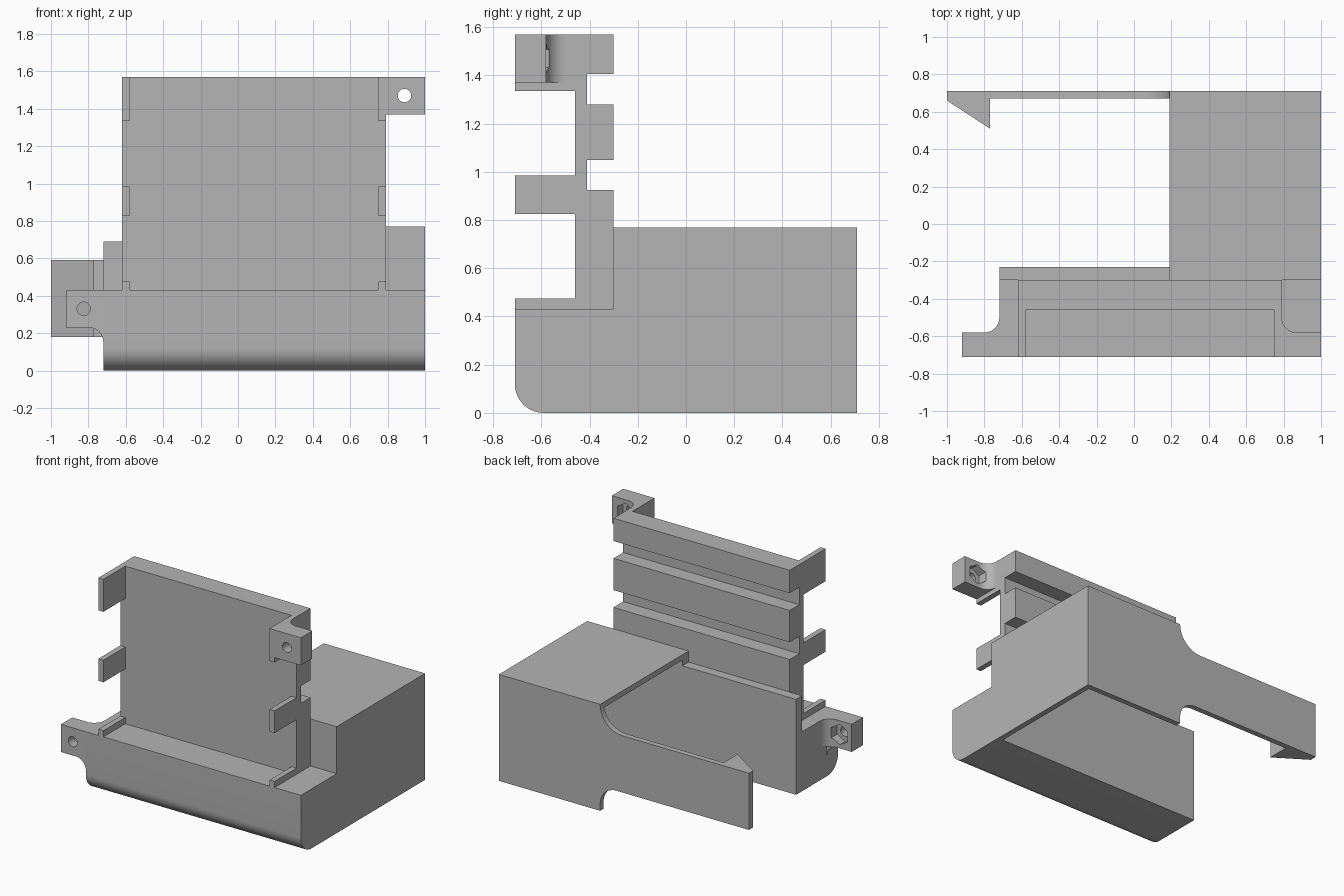
import bpy, bmesh, math
from mathutils import Vector

old = bpy.data.objects.get("Cube")
if old:
    bpy.data.objects.remove(old)

grey = bpy.data.materials.new("plain_grey")
grey.use_nodes = True
GREY = (0.46, 0.46, 0.46, 1)
grey.diffuse_color = GREY
grey.node_tree.nodes["Principled BSDF"].inputs["Base Color"].default_value = GREY


def arc(cx, cy, r, start, end, n=14):
    """Points along a circular arc, angles in degrees."""
    angles = [math.radians(start + (end - start) * i / n) for i in range(n + 1)]
    return [(cx + r * math.cos(a), cy + r * math.sin(a)) for a in angles]


def prism(name, profile, axis, lo, hi, smooth=False):
    """Extrude a 2D profile along an axis; the other two axes keep x, y, z order."""
    bm = bmesh.new()

    def place(p, d):
        c = list(p)
        c.insert("xyz".index(axis), d)
        return Vector(c)

    base = bm.faces.new([bm.verts.new(place(p, lo)) for p in profile])
    ext = bmesh.ops.extrude_face_region(bm, geom=[base])
    shift = place((0, 0), hi - lo)
    bmesh.ops.translate(bm, vec=shift, verts=[v for v in ext["geom"] if isinstance(v, bmesh.types.BMVert)])
    bmesh.ops.recalc_face_normals(bm, faces=bm.faces)
    mesh = bpy.data.meshes.new(name)
    bm.to_mesh(mesh)
    bm.free()
    mesh.materials.append(grey)
    obj = bpy.data.objects.new(name, mesh)
    bpy.context.collection.objects.link(obj)
    if smooth:
        bpy.ops.object.select_all(action="DESELECT")
        obj.select_set(True)
        bpy.context.view_layer.objects.active = obj
        bpy.ops.object.shade_smooth_by_angle(angle=math.radians(30))
    return obj


def box(name, x, y, z):
    return prism(name, [(x[0], y[0]), (x[1], y[0]), (x[1], y[1]), (x[0], y[1])], "z", *z)


# Front block with rounded lower front edge
prism("front_block",
      [(-0.30, 0), (-0.30, 0.43), (-0.71, 0.43)] + arc(-0.59, 0.12, 0.12, 180, 270),
      "x", -0.72, 1, smooth=True)

# Housing: stepped front wall, side wall and top, open below and at one end
prism("housing_front_wall",
      [(-0.72, 0), (1, 0), (1, 0.77), (0.19, 0.77), (0.19, 0.69), (-0.72, 0.69)],
      "y", -0.30, -0.23)
box("housing_side_wall", (0.96, 1), (-0.23, 0.67), (0, 0.77))
box("housing_top", (0.19, 0.96), (-0.23, 0.67), (0.73, 0.77))

# Back wall flowing into the clip arm
prism("back_wall_and_arm",
      [(1, 0), (1, 0.77)] + arc(0.01, 0.77, 0.18, 0, -90) + [(-1, 0.59), (-1, 0.18)]
      + arc(0.06, 0.05, 0.13, 90, 0) + [(0.19, 0)],
      "y", 0.67, 0.71, smooth=True)
prism("clip_hook", [(-1, 0.67), (-1, 0.66), (-0.77, 0.51), (-0.77, 0.67)], "z", 0.18, 0.59)

# Upright plate with horizontal ribs on its back
rib_profile = [(-0.46, 0.43), (-0.46, 1.57)]
for low, high in ((1.405, 1.57), (1.05, 1.28), (0.43, 0.925)):
    rib_profile += [(-0.41, high), (-0.30, high), (-0.30, low), (-0.41, low)]
rib_profile = [p for p in rib_profile if p not in ((-0.41, 1.57), (-0.41, 0.43))]
prism("upright_plate", rib_profile, "x", -0.62, 0.79)

# Side tabs along both edges of the plate
for side, x in (("right", (-0.62, -0.58)), ("left", (0.75, 0.79))):
    for level, z in (("lower", (0.43, 0.475)), ("middle", (0.825, 0.985)), ("upper", (1.335, 1.57))):
        box(f"{side}_{level}_tab", x, (-0.71, -0.46), z)

# Screw ears with blended corners
upper_ear = prism("upper_ear",
                  [(0.79, -0.71), (1, -0.71), (1, -0.58)] + arc(0.87, -0.50, 0.08, 270, 180),
                  "z", 1.37, 1.57, smooth=True)
lower_ear = prism("lower_ear",
                  [(-0.92, 0.23), (-0.92, 0.43), (-0.72, 0.43)] + arc(-0.80, 0.15, 0.08, 0, 90),
                  "y", -0.71, -0.58, smooth=True)
ear_blend = prism("lower_ear_blend",
                  [(-0.72, -0.58)] + arc(-0.80, -0.50, 0.08, 270, 360),
                  "z", 0.23, 0.43, smooth=True)

# Screw holes with hexagonal nut pockets behind
for name, x, z, targets in (("upper", 0.89, 1.47, [upper_ear]),
                            ("lower", -0.825, 0.33, [lower_ear, ear_blend])):
    cutters = [
        prism(name + "_hole_cutter", arc(x, z, 0.036, 0, 345, 23), "y", -0.76, -0.62),
        prism(name + "_nut_cutter", arc(x, z, 0.073, 30, 330, 5), "y", -0.64, -0.42),
    ]
    for cutter in cutters:
        cutter.hide_render = True
        cutter.hide_set(True)
        for target in targets:
            cut = target.modifiers.new(cutter.name, "BOOLEAN")
            cut.operation = "DIFFERENCE"
            cut.solver = "EXACT"
            cut.object = cutter
